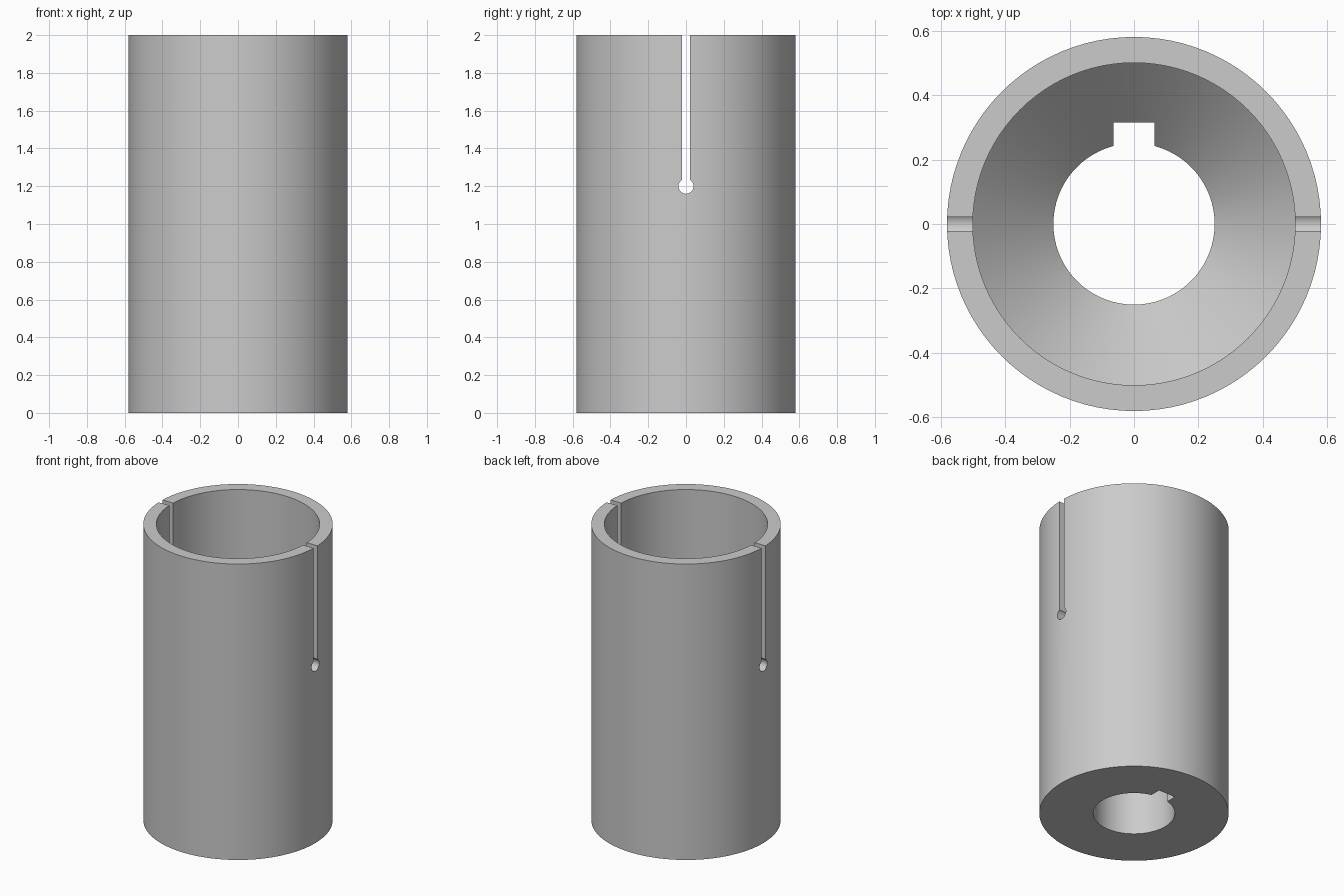
import bpy
import bmesh
from math import pi, radians
from mathutils import Matrix

default = bpy.data.objects.get("Cube")
if default:
    bpy.data.objects.remove(default, do_unlink=True)

HEIGHT = 2.0
OUTER, WIDE_BORE, SHAFT_BORE = 0.58, 0.50, 0.25
TAPER_TOP, TAPER_BOTTOM = 1.0, 0.75
SLOT_END = 1.2
SIDES = 96

steel = bpy.data.materials.new("plain grey steel")
steel.use_nodes = True
grey = (0.6, 0.6, 0.6, 1)
steel.diffuse_color = grey
steel.node_tree.nodes["Principled BSDF"].inputs["Base Color"].default_value = grey


def make_object(name, bm):
    bmesh.ops.recalc_face_normals(bm, faces=bm.faces)
    mesh = bpy.data.meshes.new(name)
    bm.to_mesh(mesh)
    bm.free()
    mesh.materials.append(steel)
    obj = bpy.data.objects.new(name, mesh)
    bpy.context.collection.objects.link(obj)
    return obj


def lathe(name, profile):
    """Revolve a closed (radius, z) outline around the z axis."""
    bm = bmesh.new()
    verts = [bm.verts.new((r, 0, z)) for r, z in profile]
    edges = [bm.edges.new((a, b)) for a, b in zip(verts, verts[1:] + verts[:1])]
    bmesh.ops.spin(bm, geom=verts + edges, cent=(0, 0, 0), axis=(0, 0, 1),
                   angle=2 * pi, steps=SIDES, use_merge=True)
    bmesh.ops.remove_doubles(bm, verts=bm.verts, dist=1e-5)
    return make_object(name, bm)


def box(name, size, centre):
    bm = bmesh.new()
    bmesh.ops.create_cube(bm, size=1, matrix=Matrix.Translation(centre)
                          @ Matrix.Diagonal((*size, 1)))
    return make_object(name, bm)


def cross_pin(name, radius, z):
    bm = bmesh.new()
    bmesh.ops.create_cone(bm, cap_ends=True, segments=32, radius1=radius,
                          radius2=radius, depth=1.6,
                          matrix=Matrix.Translation((0, 0, z))
                          @ Matrix.Rotation(pi / 2, 4, "Y"))
    return make_object(name, bm)


# Sleeve with a wide upper bore tapering to the shaft bore
sleeve = lathe("sleeve", [
    (SHAFT_BORE, 0), (OUTER, 0), (OUTER, HEIGHT), (WIDE_BORE, HEIGHT),
    (WIDE_BORE, TAPER_TOP), (SHAFT_BORE, TAPER_BOTTOM)])

# Cutters: keyway at the back, clamping slot and its relief hole
cutters = [
    box("keyway_cutter", (0.126, 0.315, 1.05), (0, 0.1575, 0.425)),
    box("slot_cutter", (1.6, 0.042, 1.0), (0, 0, SLOT_END + 0.5)),
    cross_pin("relief_hole_cutter", 0.04, SLOT_END),
]

bpy.context.view_layer.objects.active = sleeve
sleeve.select_set(True)
for cutter in cutters:
    cutter.hide_render = True
    cut = sleeve.modifiers.new(cutter.name, "BOOLEAN")
    cut.operation = "DIFFERENCE"
    cut.solver = "EXACT"
    cut.object = cutter
    bpy.ops.object.modifier_apply(modifier=cut.name)
for cutter in cutters:
    bpy.data.objects.remove(cutter, do_unlink=True)

bpy.ops.object.shade_smooth_by_angle(angle=radians(30))
